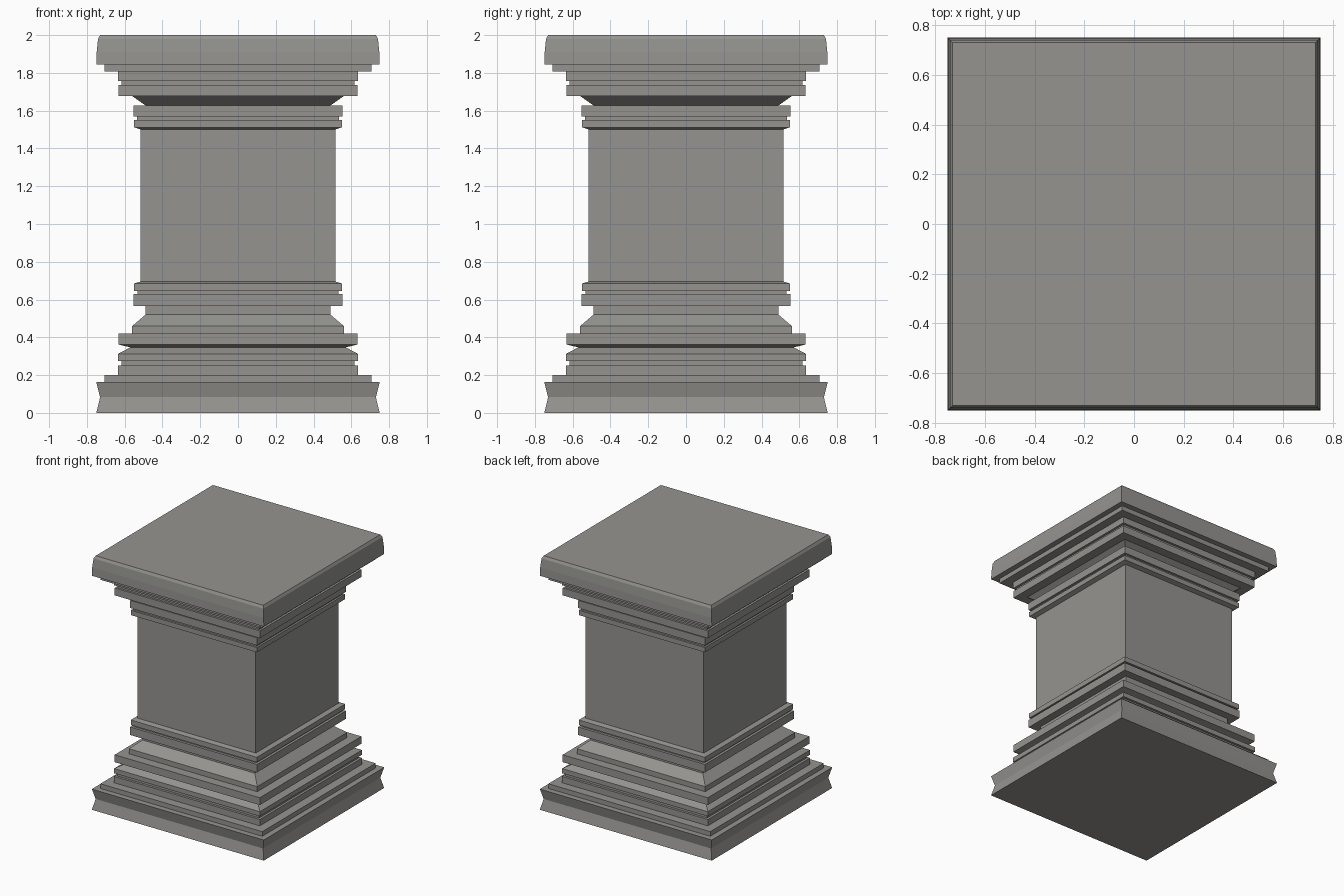
import bpy
import bmesh

# One stone colour for the whole pedestal
stone = bpy.data.materials.new("warm grey stone")
stone.diffuse_color = (0.30, 0.295, 0.28, 1.0)


def square_turning(name, profile, close_bottom=False, close_top=False):
    """Sweep a (half width, height) profile around a square plan."""
    bm = bmesh.new()
    rings = []
    for w, z in profile:
        rings.append([bm.verts.new((sx * w, sy * w, z))
                      for sx, sy in ((-1, -1), (1, -1), (1, 1), (-1, 1))])
    for low, high in zip(rings, rings[1:]):
        for i in range(4):
            j = (i + 1) % 4
            bm.faces.new((low[i], low[j], high[j], high[i]))
    if close_bottom:
        bm.faces.new(rings[0][::-1])
    if close_top:
        bm.faces.new(rings[-1])
    mesh = bpy.data.meshes.new(name)
    bm.to_mesh(mesh)
    bm.free()
    mesh.materials.append(stone)
    obj = bpy.data.objects.new(name, mesh)
    bpy.context.collection.objects.link(obj)
    return obj


SHAFT = 0.515

# Plinth with a notched edge, then the stepped base mouldings
square_turning("base_moulding", [
    (0.75, 0.0), (0.73, 0.083), (0.75, 0.163),
    (0.706, 0.163), (0.706, 0.20),
    (0.636, 0.20), (0.636, 0.25),
    (0.617, 0.25), (0.617, 0.275),
    (0.636, 0.275), (0.636, 0.312),
    (0.57, 0.347), (0.633, 0.362), (0.633, 0.42),
    (0.56, 0.42), (0.56, 0.46),
    (0.49, 0.52), (0.49, 0.567),
    (0.553, 0.567), (0.553, 0.63),
    (0.533, 0.63), (0.533, 0.645),
    (0.55, 0.645), (0.55, 0.685), (SHAFT, 0.695),
], close_bottom=True)

# Plain square shaft
square_turning("shaft", [(SHAFT, 0.695), (SHAFT, 1.50)])

# Stepped capital mouldings
square_turning("capital_moulding", [
    (SHAFT, 1.50), (0.55, 1.512), (0.55, 1.55),
    (0.535, 1.55), (0.535, 1.568),
    (0.553, 1.568), (0.553, 1.628),
    (0.49, 1.628), (0.56, 1.677),
    (0.633, 1.677), (0.633, 1.735),
    (0.617, 1.735), (0.617, 1.757),
    (0.636, 1.757), (0.636, 1.808),
    (0.706, 1.808), (0.706, 1.845), (0.75, 1.845),
])

# Top slab with softened upper edge
square_turning("top_slab", [
    (0.75, 1.845), (0.748, 1.91), (0.741, 1.98), (0.73, 2.0),
], close_top=True)
